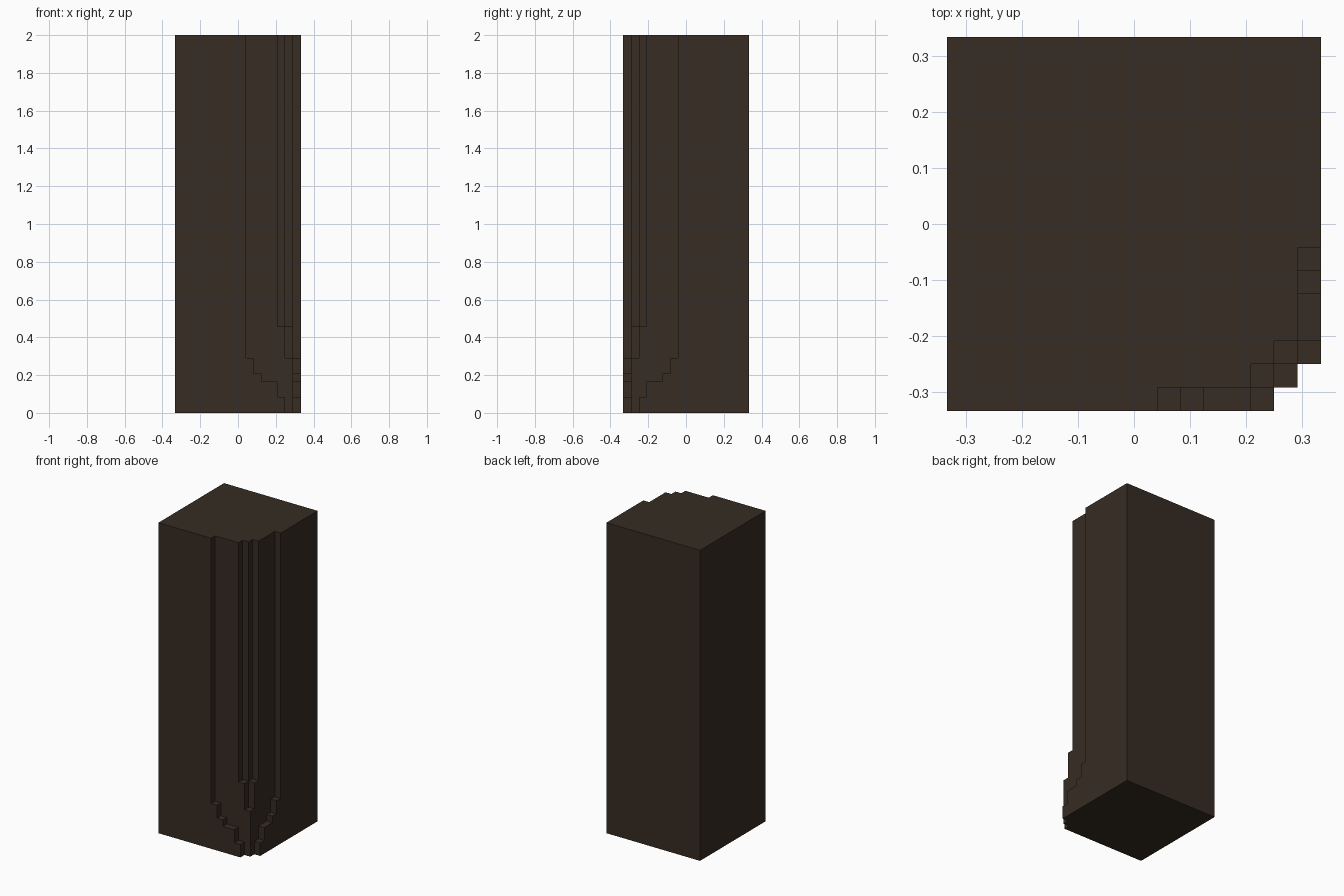
import bpy
import bmesh

cube = bpy.data.objects.get("Cube")
if cube:
    bpy.data.objects.remove(cube, do_unlink=True)

U = 2 / 48          # one block unit
N, TOP = 16, 48     # pillar width and height in units

# Heights of the worn corner, keyed by distance (in units) from its two sides
worn = {(0, 0): 0, (1, 0): 0, (2, 0): 2, (3, 0): 4, (4, 0): 4, (5, 0): 5,
        (6, 0): 7, (1, 1): 7, (2, 1): 11}
worn.update({(b, a): h for (a, b), h in worn.items()})
levels = sorted({0, TOP, *worn.values()})


def height(i, j):
    """Height of the column at cell i along x and j along y."""
    if not (0 <= i < N and 0 <= j < N):
        return 0
    return worn.get((N - 1 - i, j), TOP)


bm = bmesh.new()


def quad(*points):
    bm.faces.new([bm.verts.new(((x - N / 2) * U, (y - N / 2) * U, z * U))
                  for x, y, z in points])


for i in range(N):
    for j in range(N):
        h = height(i, j)
        if h == 0:
            continue
        # Cap and underside of the column
        corners = [(i, j), (i + 1, j), (i + 1, j + 1), (i, j + 1)]
        quad(*[(x, y, h) for x, y in corners])
        quad(*[(x, y, 0) for x, y in reversed(corners)])
        # Walls wherever the neighbour is lower
        for k, (di, dj) in enumerate([(0, -1), (1, 0), (0, 1), (-1, 0)]):
            low = height(i + di, j + dj)
            p, q = corners[k], corners[(k + 1) % 4]
            for z0, z1 in zip(levels, levels[1:]):
                if low <= z0 and z1 <= h:
                    quad((*p, z0), (*q, z0), (*q, z1), (*p, z1))

# Weld and merge into large flat faces
bmesh.ops.remove_doubles(bm, verts=bm.verts[:], dist=U * 0.01)
bmesh.ops.dissolve_limit(bm, angle_limit=0.01, verts=bm.verts[:], edges=bm.edges[:])

mesh = bpy.data.meshes.new("pillar")
bm.to_mesh(mesh)
bm.free()

# Dark brown surface
colour = (0.037, 0.0255, 0.0168, 1)
mat = bpy.data.materials.new("dark brown")
mat.use_nodes = True
mat.diffuse_color = colour
bsdf = mat.node_tree.nodes["Principled BSDF"]
bsdf.inputs["Base Color"].default_value = colour
bsdf.inputs["Roughness"].default_value = 0.9
mesh.materials.append(mat)

pillar = bpy.data.objects.new("pillar", mesh)
bpy.context.collection.objects.link(pillar)
